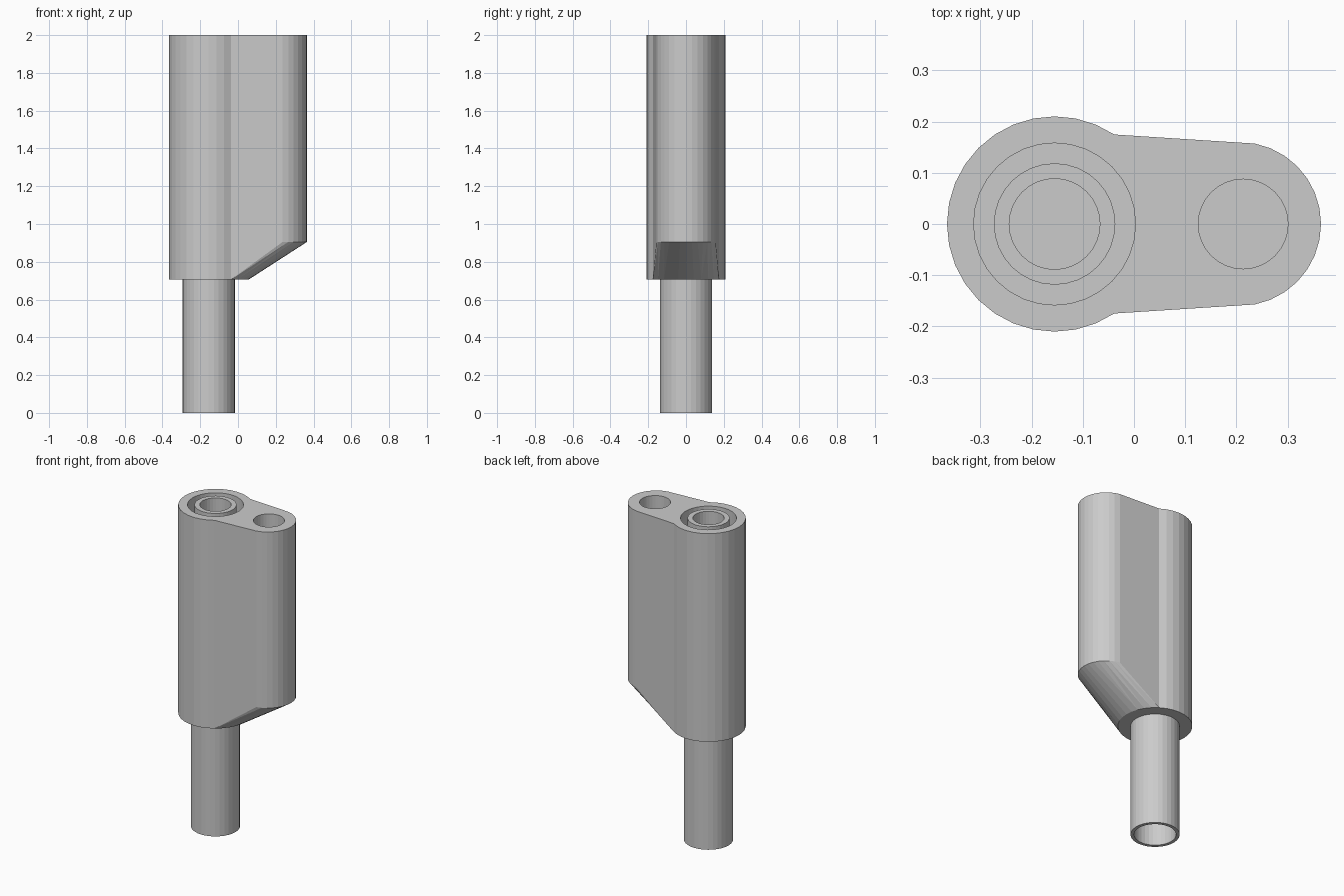
import bpy, bmesh
from math import cos, sin, radians, pi

if "Cube" in bpy.data.objects:
    bpy.data.objects.remove(bpy.data.objects["Cube"])

SEG = 32
BIG_X, BIG_R = -0.155, 0.21      # large lobe
SMALL_X, SMALL_R = 0.205, 0.16   # small lobe
TOP, LOW, STEP = 2.0, 0.705, 0.905
HOLE_X, DEPTH = 0.213, 0.5
A = 360 / SEG


def arc(cx, r, first, last):
    """Points of a SEG-sided circle between two step numbers."""
    return [(cx + r * cos(radians(A * i)), r * sin(radians(A * i)))
            for i in range(first, last + 1)]


def finish(name, bm):
    bmesh.ops.recalc_face_normals(bm, faces=bm.faces)
    me = bpy.data.meshes.new(name)
    bm.to_mesh(me)
    bm.free()
    ob = bpy.data.objects.new(name, me)
    bpy.context.scene.collection.objects.link(ob)
    return ob


def lathe(name, cx, profile):
    """Spin a closed (radius, z) profile round a vertical axis."""
    bm = bmesh.new()
    rings = [[bm.verts.new((x, y, z)) for x, y in arc(cx, r, 0, SEG - 1)]
             for r, z in profile]
    for k, a in enumerate(rings):
        b = rings[(k + 1) % len(rings)]
        for i in range(SEG):
            j = (i + 1) % SEG
            bm.faces.new((a[i], a[j], b[j], b[i]))
    return finish(name, bm)


def plug(name, cx, r, z0, z1):
    """Solid cylinder used as a cutter."""
    bm = bmesh.new()
    pts = arc(cx, r, 0, SEG - 1)
    lo = [bm.verts.new((x, y, z0)) for x, y in pts]
    hi = [bm.verts.new((x, y, z1)) for x, y in pts]
    bm.faces.new(lo)
    bm.faces.new(hi)
    for i in range(SEG):
        j = (i + 1) % SEG
        bm.faces.new((lo[i], lo[j], hi[j], hi[i]))
    ob = finish(name, bm)
    ob.hide_render = True
    return ob


# Body: two-lobed outline with a sloped underside below the small lobe
bm = bmesh.new()
big, small = arc(BIG_X, BIG_R, 5, 27), arc(SMALL_X, SMALL_R, -7, 7)
outline = [(x, y, LOW) for x, y in big] + [(x, y, STEP) for x, y in small]
lo = [bm.verts.new(p) for p in outline]
hi = [bm.verts.new((x, y, TOP)) for x, y, z in outline]
bm.faces.new(hi)
n = len(lo)
for i in range(n):
    j = (i + 1) % n
    bm.faces.new((lo[i], lo[j], hi[j], hi[i]))
nb = len(big)
front = [bm.verts.new((x, y, LOW)) for x, y in arc(BIG_X, BIG_R, -4, 4)]
bm.faces.new(lo[:nb] + front)
# Zip the large-lobe arc to the small-lobe arc
inner, outer = [lo[nb - 1]] + front + [lo[0]], lo[nb:]
i = j = 0
while i < len(inner) - 1 or j < len(outer) - 1:
    ti, tj = (i + 0.5) / (len(inner) - 1), (j + 0.5) / (len(outer) - 1)
    if ti < tj:
        bm.faces.new((inner[i], inner[i + 1], outer[j]))
        i += 1
    else:
        bm.faces.new((inner[i], outer[j], outer[j + 1]))
        j += 1
body = finish("body", bm)

# Sockets cut into the top
cutters = [plug("socket_cutter", BIG_X, 0.158, TOP - DEPTH, TOP + 0.1),
           plug("hole_cutter", HOLE_X, 0.0875, TOP - DEPTH, TOP + 0.1)]
bpy.context.view_layer.objects.active = body
for c in cutters:
    m = body.modifiers.new("cut", 'BOOLEAN')
    m.operation, m.solver, m.object = 'DIFFERENCE', 'EXACT', c
    bpy.ops.object.modifier_apply(modifier=m.name)
    bpy.data.objects.remove(c)

# Sleeve standing inside the large socket
lathe("inner_sleeve", BIG_X, [(0.1185, TOP - DEPTH), (0.1185, TOP),
                              (0.0885, TOP), (0.0885, TOP - DEPTH)])

# Hollow tube below the body
lathe("lower_tube", BIG_X, [(0.1385, 0), (0.1385, LOW), (0.1185, LOW), (0.1185, 0)])
